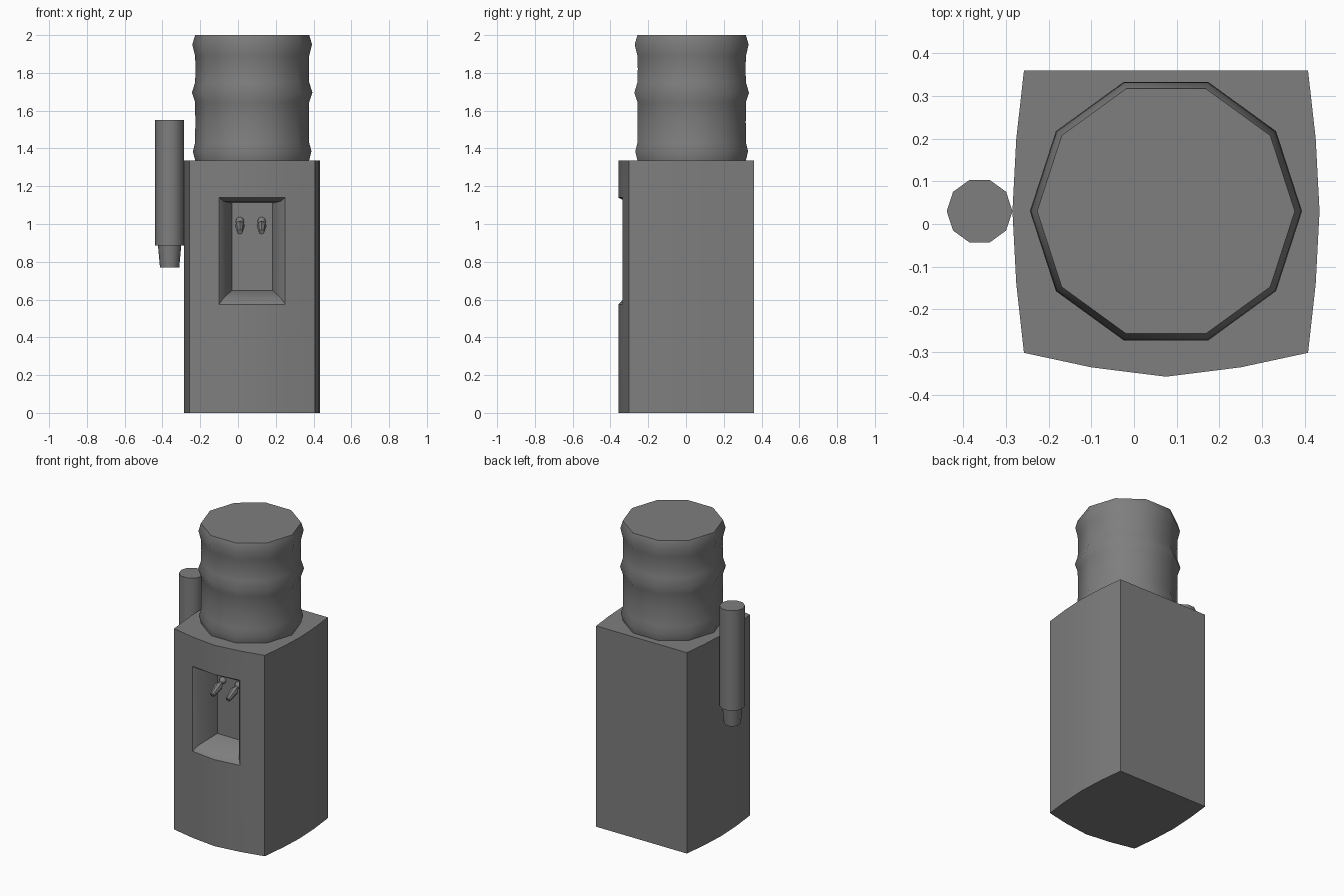
import bpy, bmesh, math
from mathutils import Vector, Matrix

cube = bpy.data.objects.get("Cube")
if cube:
    bpy.data.objects.remove(cube, do_unlink=True)

grey = bpy.data.materials.new("plain grey")
grey.use_nodes = True
grey.diffuse_color = (0.21, 0.21, 0.21, 1)
grey.node_tree.nodes["Principled BSDF"].inputs["Base Color"].default_value = (0.21, 0.21, 0.21, 1)


def finish(name, bm):
    """Turn a bmesh into a smooth shaded object that keeps its hard edges."""
    bmesh.ops.recalc_face_normals(bm, faces=bm.faces)
    mesh = bpy.data.meshes.new(name)
    bm.to_mesh(mesh)
    bm.free()
    mesh.materials.append(grey)
    obj = bpy.data.objects.new(name, mesh)
    bpy.context.collection.objects.link(obj)
    bpy.ops.object.select_all(action='DESELECT')
    obj.select_set(True)
    bpy.context.view_layer.objects.active = obj
    bpy.ops.object.shade_smooth_by_angle(angle=math.radians(40))
    return obj


def bridge(bm, a, b):
    for i in range(len(a)):
        j = (i + 1) % len(a)
        bm.faces.new((a[i], a[j], b[j], b[i]))


def lathe(name, profile, sides, matrix):
    """Capped revolve of (radius, height) points about the local z axis."""
    bm = bmesh.new()
    rings = []
    for r, z in profile:
        angles = [math.tau * i / sides for i in range(sides)]
        rings.append([bm.verts.new(matrix @ Vector((r * math.cos(a), r * math.sin(a), z)))
                      for a in angles])
    for a, b in zip(rings, rings[1:]):
        bridge(bm, a, b)
    bm.faces.new(rings[0])
    bm.faces.new(rings[-1])
    return finish(name, bm)


# Cabinet: bowed plan, mirrored about its own centre line
CX = 0.075
half = [(0.175, -0.336), (0.333, -0.302), (0.351, -0.14), (0.36, 0.03),
        (0.351, 0.2), (0.333, 0.36)]
plan = [(0, -0.358)] + half + [(-x, y) for x, y in reversed(half)]
count = len(plan)
bm = bmesh.new()
levels = [[bm.verts.new((CX + x, y, z)) for x, y in plan]
          for z in (0, 0.575, 1.14, 1.335)]
for k in range(3):
    for i in range(count):
        if k == 1 and i in (0, count - 1):
            continue  # opening of the dispensing alcove
        j = (i + 1) % count
        bm.faces.new((levels[k][i], levels[k][j], levels[k + 1][j], levels[k + 1][i]))
bm.faces.new(levels[0])
bm.faces.new(levels[3])

# Alcove: flared lip, sloping tray floor and back wall
low, high = levels[1], levels[2]
ring = [low[-1], low[0], low[1], high[1], high[0], high[-1]]
for w, y, y_mid, z0, z1 in ((0.15, -0.312, -0.322, 0.61, 1.12),
                            (0.108, -0.17, -0.17, 0.648, 1.11)):
    inner = [bm.verts.new((CX + s * w, y_mid if s == 0 else y, z))
             for z, signs in ((z0, (-1, 0, 1)), (z1, (1, 0, -1))) for s in signs]
    bridge(bm, ring, inner)
    ring = inner
bm.faces.new(ring)
finish("cabinet", bm)

# Water bottle with three raised ribs
lathe("water_bottle",
      [(0.300, 1.33), (0.314, 1.385), (0.302, 1.43), (0.301, 1.54), (0.302, 1.645),
       (0.319, 1.695), (0.302, 1.75), (0.300, 1.82), (0.302, 1.89), (0.317, 1.95),
       (0.302, 2.0)],
      10, Matrix.Translation((CX, 0.03, 0)))

# Cup holder tube and the cup below it
side = Matrix.Translation((-0.362, 0.03, 0))
lathe("cup_holder", [(0.077, 0.885), (0.077, 1.55)], 10, side)
lathe("paper_cup", [(0.051, 0.77), (0.062, 0.89)], 10, side)

# Pair of taps leaning down and forward from the back wall
start = Vector((0, -0.165, 1.018))
axis = Vector((0, -0.285, 0.958)) - start
tilt = axis.to_track_quat('Z', 'Y').to_matrix().to_4x4()
for name, x in (("right_tap", 0.01), ("left_tap", 0.125)):
    lathe(name, [(0.022, 0), (0.022, 0.015), (0.012, 0.03), (0.026, 0.06),
                 (0.015, axis.length)],
          8, Matrix.Translation((x, start.y, start.z)) @ tilt)
